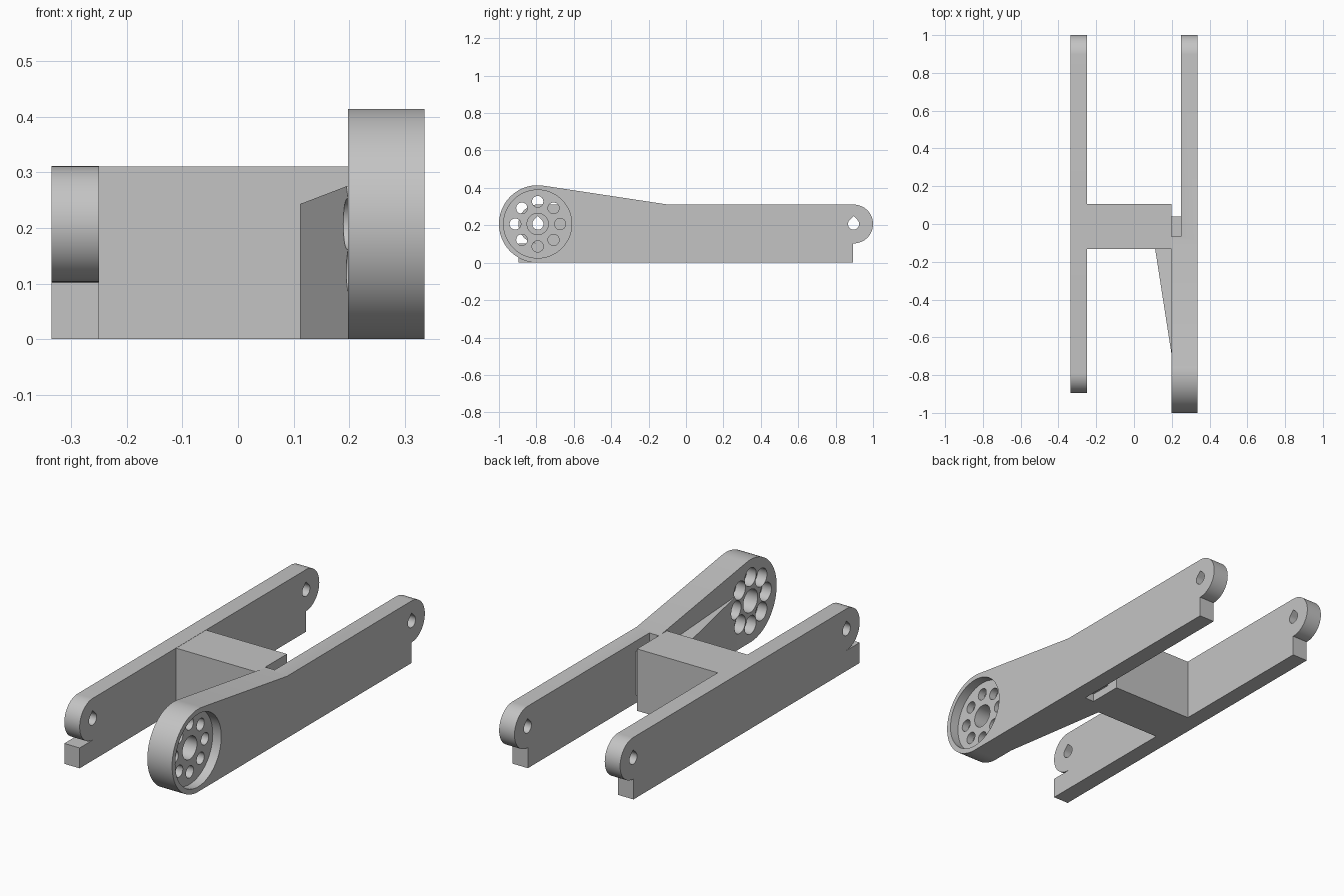
import bpy, bmesh
from math import sin, cos, radians, pi, tau

cube = bpy.data.objects.get("Cube")
if cube:
    bpy.data.objects.remove(cube, do_unlink=True)

grey = bpy.data.materials.new("light grey")
grey.use_nodes = True
grey.diffuse_color = (0.55, 0.55, 0.55, 1)
grey.node_tree.nodes["Principled BSDF"].inputs["Base Color"].default_value = grey.diffuse_color

HUB_Y, HUB_R = -0.793, 0.207      # large round end
EAR_Y, EAR_R, AXIS_Z = 0.896, 0.104, 0.207
INNER, STEP, OUTER = 0.198, 0.25, 0.335   # arm planes along x
TOP = 0.31


def add_mesh(name, bm):
    bmesh.ops.recalc_face_normals(bm, faces=bm.faces)
    mesh = bpy.data.meshes.new(name)
    bm.to_mesh(mesh)
    bm.free()
    mesh.materials.append(grey)
    obj = bpy.data.objects.new(name, mesh)
    bpy.context.collection.objects.link(obj)
    return obj


def prism(name, profile, x0, x1):
    """Extrude a (y, z) outline along x."""
    bm = bmesh.new()
    face = bm.faces.new([bm.verts.new((x0, y, z)) for y, z in profile])
    ext = bmesh.ops.extrude_face_region(bm, geom=[face])["geom"]
    verts = [v for v in ext if isinstance(v, bmesh.types.BMVert)]
    bmesh.ops.translate(bm, verts=verts, vec=(x1 - x0, 0, 0))
    return add_mesh(name, bm)


def box(name, x0, x1, y0, y1, z0, z1):
    return prism(name, [(y0, z0), (y1, z0), (y1, z1), (y0, z1)], x0, x1)


def arc(cy, cz, r, a0, a1, n=32):
    steps = [radians(a0 + (a1 - a0) * i / n) for i in range(n + 1)]
    return [(cy + r * cos(a), cz + r * sin(a)) for a in steps]


def disc(name, y, z, r, x0, x1, n=48):
    return prism(name, arc(y, z, r, 0, 360, n)[:-1], x0, x1)


def teardrop(y, x0, x1, r=0.03):
    outline = arc(y, AXIS_Z, r, 135, 405, 24) + [(y, AXIS_Z + r * 1.414)]
    return prism("pin_cutter", outline, x0, x1)


def cut(obj, cutters):
    """Subtract the cutters, bake the result and remove them."""
    for c in cutters:
        c.hide_render = True
        mod = obj.modifiers.new("cut", "BOOLEAN")
        mod.operation, mod.solver, mod.object = "DIFFERENCE", "EXACT", c
    bpy.context.view_layer.update()
    dg = bpy.context.evaluated_depsgraph_get()
    baked = bpy.data.meshes.new_from_object(obj.evaluated_get(dg))
    obj.modifiers.clear()
    obj.data = baked
    for c in cutters:
        bpy.data.objects.remove(c, do_unlink=True)


def bolt_ring(r, x0, x1):
    return [disc("bolt_cutter", HUB_Y + 0.12 * cos(i * pi / 4),
                 AXIS_Z + 0.12 * sin(i * pi / 4), r, x0, x1, 32) for i in range(8)]


rear_end = arc(EAR_Y, AXIS_Z, EAR_R, 90, -90) + [(EAR_Y - 0.002, 0.103), (EAR_Y - 0.002, 0)]

# Hub arm: large round end, tapering top, rounded rear ear
hub_arm = prism("hub_arm", arc(HUB_Y, AXIS_Z, HUB_R, 270, 81.5, 64)
                + [(-0.09, TOP)] + rear_end, INNER, OUTER)
cut(hub_arm, [
    box("relief_cutter", INNER - 0.1, STEP, -0.067, 1.1, -0.1, 0.6),
    disc("recess_cutter", HUB_Y, AXIS_Z, 0.182, 0.288, 0.4, 64),
    disc("bore_cutter", HUB_Y, AXIS_Z, 0.057, 0.1, 0.4),
    teardrop(EAR_Y, 0.2, 0.4),
] + bolt_ring(0.03, 0.23, 0.4) + bolt_ring(0.0455, 0.1, 0.25))

# Plain arm: rounded ears at both ends above a flat foot
front_y = -0.896
front_end = [(front_y, 0), (front_y, 0.102), (-0.792, 0.102)]
plain_arm = prism("plain_arm", front_end + arc(-0.792, AXIS_Z, EAR_R, 270, 90)
                  + rear_end, -OUTER, -STEP)
cut(plain_arm, [teardrop(y, -0.4, -0.2) for y in (-0.792, EAR_Y)])

# Crossbar and the low link that joins it to the hub arm
crossbar = box("crossbar", -STEP, INNER, -0.132, 0.105, 0, TOP)
link = box("crossbar_link", INNER, STEP, -0.067, 0.04, 0.04, 0.26)

# Gusset bracing the hub arm, scooped where the bolt pockets meet it
bm = bmesh.new()
for x, y, top in ((0.112, -0.132, 0.243), (INNER, -0.132, 0.243), (INNER, -0.685, 0.276)):
    for z in (0, top):
        bm.verts.new((x, y, z))
bmesh.ops.convex_hull(bm, input=bm.verts)
gusset = add_mesh("gusset", bm)
cut(gusset, bolt_ring(0.0455, 0.1, 0.25))

# Smooth the round faces, keep edges sharp
bpy.ops.object.select_all(action="DESELECT")
for obj in (hub_arm, plain_arm, crossbar, link, gusset):
    obj.select_set(True)
bpy.context.view_layer.objects.active = hub_arm
bpy.ops.object.shade_smooth_by_angle(angle=radians(30))
